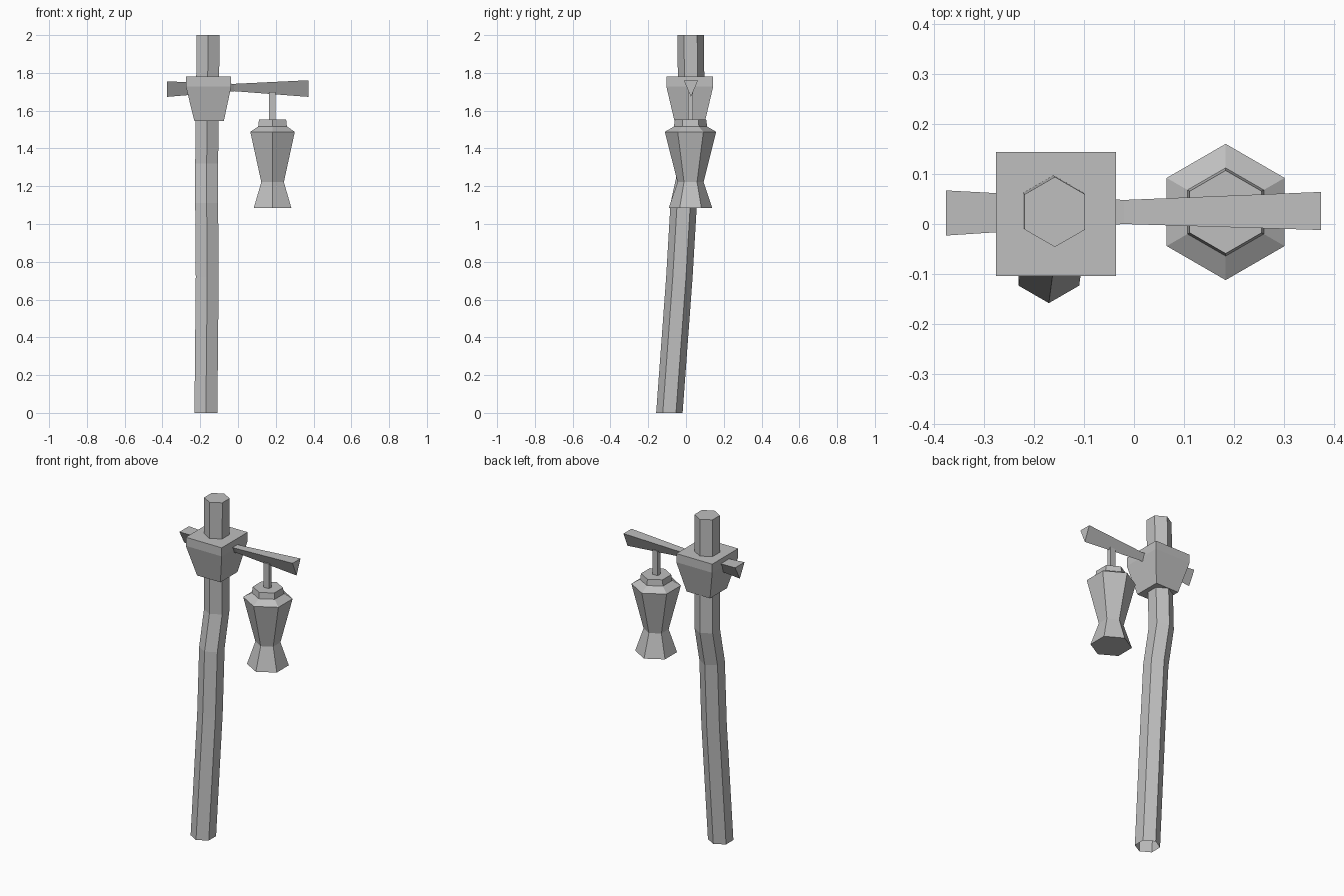
import bpy, bmesh
from math import sin, cos, tau, radians

cube = bpy.data.objects.get("Cube")
if cube:
    bpy.data.objects.remove(cube, do_unlink=True)

grey = bpy.data.materials.new("plain grey")
grey.use_nodes = True
colour = (0.52, 0.52, 0.52, 1)
grey.diffuse_color = colour
grey.node_tree.nodes["Principled BSDF"].inputs["Base Color"].default_value = colour


def loft(name, rings, cap_start=True, cap_end=True):
    """Skin a list of equal-sized point rings into one flat-shaded object."""
    bm = bmesh.new()
    loops = [[bm.verts.new(p) for p in ring] for ring in rings]
    n = len(loops[0])
    for a, b in zip(loops, loops[1:]):
        for i in range(n):
            j = (i + 1) % n
            bm.faces.new((a[i], a[j], b[j], b[i]))
    if cap_start:
        bm.faces.new(loops[0][::-1])
    if cap_end:
        bm.faces.new(loops[-1])
    bmesh.ops.recalc_face_normals(bm, faces=bm.faces)
    mesh = bpy.data.meshes.new(name)
    bm.to_mesh(mesh)
    bm.free()
    mesh.materials.append(grey)
    obj = bpy.data.objects.new(name, mesh)
    bpy.context.collection.objects.link(obj)
    return obj


def hexagon(x, y, z, r):
    """Six points with corners on the y axis."""
    return [(x + r * cos(radians(90) + tau * i / 6),
             y + r * sin(radians(90) + tau * i / 6), z) for i in range(6)]


def rectangle(x, y, z, hx, hy):
    return [(x + sx * hx, y + sy * hy, z)
            for sx, sy in ((-1, -1), (1, -1), (1, 1), (-1, 1))]


def wedge(x, y, half, top, bottom):
    """Triangular section of the arm, point downwards."""
    return [(x, y - half, top), (x, y + half, top), (x, y, bottom)]


# Crooked post, open underneath
post_path = [(-0.17, -0.088, 0), (-0.163, -0.035, 0.72), (-0.166, -0.012, 1.11),
             (-0.166, 0.034, 1.32), (-0.163, 0.03, 1.56), (-0.158, 0.024, 2)]
loft("post", [hexagon(x, y, z, 0.07) for x, y, z in post_path], cap_start=False)

# Tapered block that holds the arm
loft("arm_block", [rectangle(-0.153, 0.02, 1.545, 0.078, 0.081),
                   rectangle(-0.156, 0.02, 1.728, 0.12, 0.124),
                   rectangle(-0.156, 0.02, 1.78, 0.12, 0.124)])

# Cross arm, narrow in the middle
loft("cross_arm", [wedge(-0.375, 0.022, 0.045, 1.755, 1.673),
                   wedge(-0.02, 0.024, 0.024, 1.742, 1.703),
                   wedge(0.373, 0.026, 0.038, 1.761, 1.673)])

# Hanger between arm and lantern
loft("hanger", [rectangle(0.181, 0.024, z, 0.018, 0.013) for z in (1.54, 1.7)])

# Lantern, from flared foot to cap: height and radius
lantern_profile = [(1.085, 0.115), (1.222, 0.069), (1.488, 0.136),
                   (1.516, 0.088), (1.552, 0.083)]
loft("lantern", [hexagon(0.183, 0.024, z, r) for z, r in lantern_profile])
